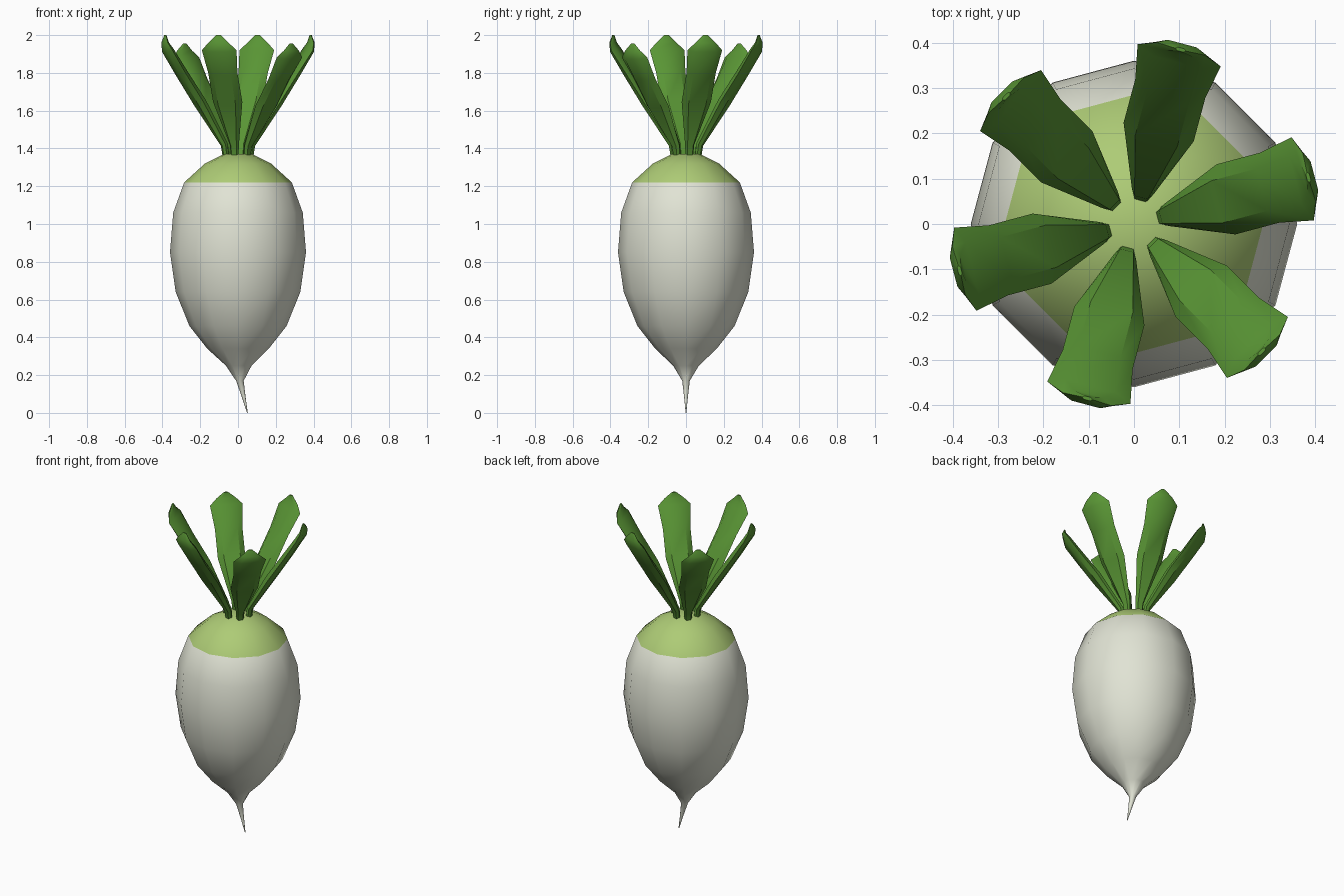
import bpy, bmesh
from math import sin, cos, radians, tau
from mathutils import Vector, Matrix

if "Cube" in bpy.data.objects:
    bpy.data.objects.remove(bpy.data.objects["Cube"])


def material(name, rgb):
    m = bpy.data.materials.new(name)
    m.diffuse_color = (*rgb, 1)
    m.use_nodes = True
    m.node_tree.nodes["Principled BSDF"].inputs["Base Color"].default_value = m.diffuse_color
    return m


white = material("root_white", (0.75, 0.77, 0.66))
pale_green = material("crown_green", (0.42, 0.60, 0.18))
leaf_green = material("leaf_green", (0.10, 0.30, 0.035))


def loft(name, rings, mats, angle, split=None):
    """Skin a list of equal-sized point rings and cap both ends."""
    bm = bmesh.new()
    vs = [[bm.verts.new(p) for p in ring] for ring in rings]
    n = len(vs[0])
    for k, (a, b) in enumerate(zip(vs, vs[1:])):
        for i in range(n):
            f = bm.faces.new((a[i], a[(i + 1) % n], b[(i + 1) % n], b[i]))
            if split is not None and k >= split:
                f.material_index = 1
    bm.faces.new(vs[0][::-1])
    cap = bm.faces.new(vs[-1])
    cap.material_index = 0 if split is None else 1
    bmesh.ops.recalc_face_normals(bm, faces=bm.faces)
    me = bpy.data.meshes.new(name)
    bm.to_mesh(me)
    bm.free()
    for m in mats:
        me.materials.append(m)
    ob = bpy.data.objects.new(name, me)
    bpy.context.collection.objects.link(ob)
    bpy.ops.object.select_all(action='DESELECT')
    ob.select_set(True)
    bpy.context.view_layer.objects.active = ob
    bpy.ops.object.shade_smooth_by_angle(angle=radians(angle))
    return ob


# Root: 12-sided lathe with a tail bending to +x; (z, radius, x offset)
profile = [(0.0, 0.002, 0.05), (0.085, 0.01, 0.03), (0.17, 0.02, 0.01),
           (0.25, 0.068, 0.004), (0.34, 0.163, 0), (0.46, 0.257, 0),
           (0.64, 0.33, 0), (0.85, 0.36, 0), (1.06, 0.343, 0),
           (1.22, 0.285, 0), (1.32, 0.175, 0), (1.37, 0.075, 0)]
root = loft("root",
            [[(x + r * cos(tau * i / 12), r * sin(tau * i / 12), z)
              for i in range(12)] for z, r, x in profile],
            [white, pale_green], 60, split=9)

# Leaf: flattened hexagonal tube; (radius, z, half width, half thickness)
path = [(0.065, 1.345, 0.02, 0.014), (0.075, 1.42, 0.025, 0.016),
        (0.21, 1.645, 0.08, 0.024), (0.31, 1.80, 0.08, 0.022),
        (0.385, 1.92, 0.095, 0.018), (0.40, 1.96, 0.055, 0.012),
        (0.398, 2.0, 0.012, 0.004)]
section = [(1, 0), (0.6, 1), (-0.6, 1), (-1, 0), (-0.6, -1), (0.6, -1)]


def leaf(index, angle, height):
    spin = Matrix.Rotation(radians(angle), 3, 'Z')
    rings = []
    for k, (r, z, w, t) in enumerate(path):
        a, b = path[max(k - 1, 0)], path[min(k + 1, len(path) - 1)]
        d = Vector((b[0] - a[0], 0, b[1] - a[1])).normalized()
        normal = Vector((-d.z, 0, d.x))
        centre = Vector((r, 0, z))
        ring = []
        for u, v in section:
            p = centre + Vector((0, u * w, 0)) + normal * (v * t)
            p.z = 1.37 + (p.z - 1.37) * height
            ring.append(spin @ p)
        rings.append(ring)
    loft(f"leaf_{index}", rings, [leaf_green], 35)


# Six leaves, two of them slightly shorter
for i in range(6):
    leaf(i + 1, 15 + 60 * i, 0.93 if i in (2, 5) else 1.0)
